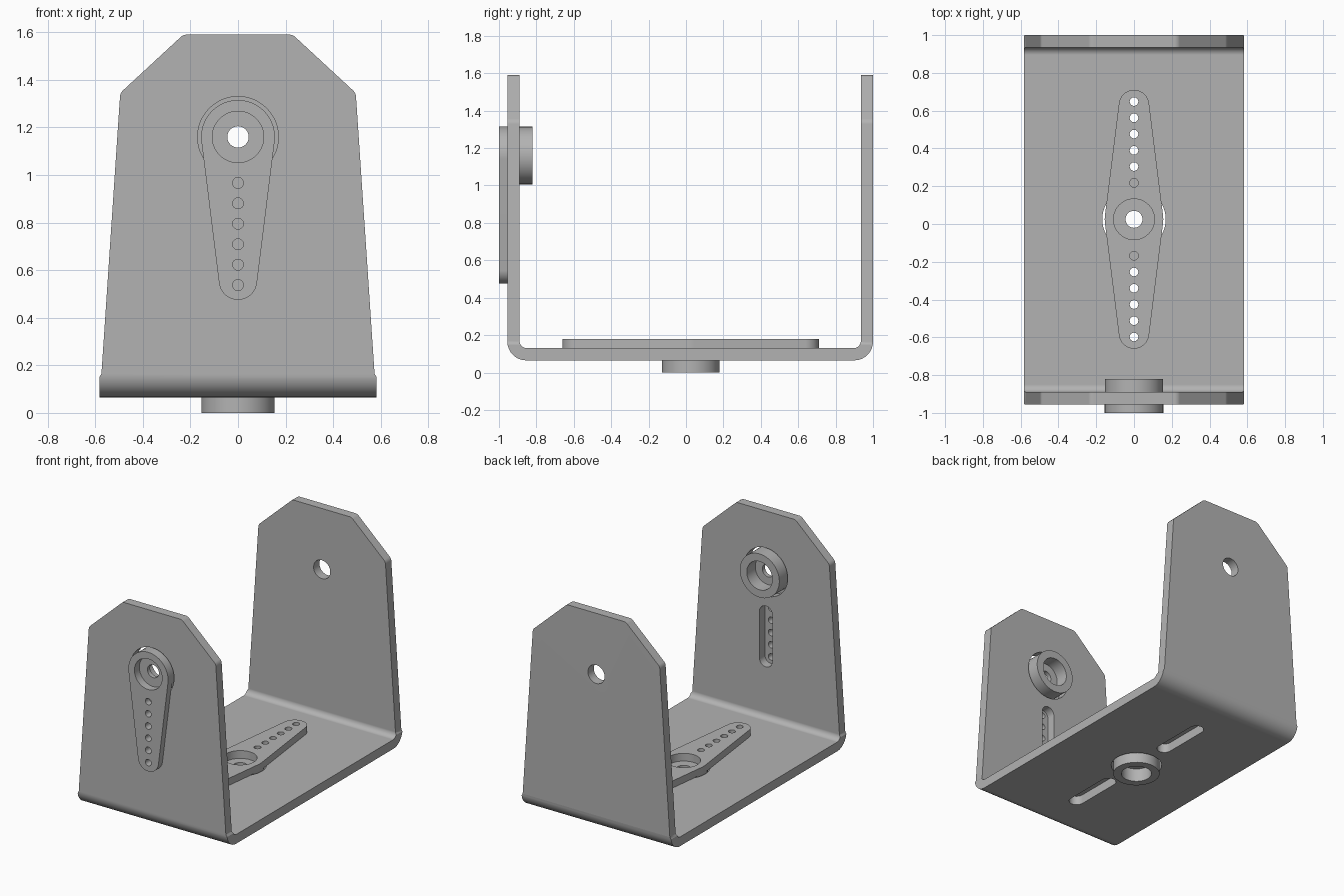
import bpy, bmesh
from math import sin, cos, pi, asin, radians
from mathutils import Matrix, Vector

cube = bpy.data.objects.get("Cube")
if cube:
    bpy.data.objects.remove(cube, do_unlink=True)

grey = bpy.data.materials.new("plain grey")
grey.use_nodes = True
grey.diffuse_color = (0.45, 0.45, 0.45, 1)
grey.node_tree.nodes["Principled BSDF"].inputs["Base Color"].default_value = grey.diffuse_color

ALONG_Z = Matrix.Identity(4)
ALONG_Y = Matrix.Rotation(pi / 2, 4, 'X')                       # profile in XZ
ALONG_X = Matrix(((0, 0, 1, 0), (1, 0, 0, 0), (0, 1, 0, 0), (0, 0, 0, 1)))  # profile in YZ


def prism(name, outline, lo, hi, frame=ALONG_Z):
    """Extrude a flat outline from lo to hi."""
    bm = bmesh.new()
    base = bm.faces.new([bm.verts.new((x, y, lo)) for x, y in outline])
    new = bmesh.ops.extrude_face_region(bm, geom=[base])["geom"]
    bmesh.ops.translate(bm, vec=(0, 0, hi - lo),
                        verts=[v for v in new if isinstance(v, bmesh.types.BMVert)])
    bm.transform(frame)
    bmesh.ops.recalc_face_normals(bm, faces=bm.faces)
    mesh = bpy.data.meshes.new(name)
    bm.to_mesh(mesh)
    bm.free()
    mesh.materials.append(grey)
    ob = bpy.data.objects.new(name, mesh)
    bpy.context.collection.objects.link(ob)
    return ob


def arc(cx, cy, r, start, end, steps):
    return [(cx + r * cos(start + (end - start) * i / steps),
             cy + r * sin(start + (end - start) * i / steps)) for i in range(steps + 1)]


def circle(r, cy=0, steps=48):
    return arc(0, cy, r, 0, 2 * pi, steps)[:-1]


def slot(r, y0, y1):
    return arc(0, y1, r, 0, pi, 12) + arc(0, y0, r, pi, 2 * pi, 12)


def fillet(corners, steps=8):
    """Round each (x, y, radius) corner of a polygon."""
    out = []
    for i, (x, y, r) in enumerate(corners):
        p = Vector((x, y))
        a = (Vector(corners[i - 1][:2]) - p).normalized()
        b = (Vector(corners[(i + 1) % len(corners)][:2]) - p).normalized()
        if r == 0:
            out.append((x, y))
            continue
        half = a.angle(b) / 2
        centre = p + (a + b).normalized() * (r / sin(half))
        t0 = p + a * (r * cos(half) / sin(half)) - centre
        t1 = p + b * (r * cos(half) / sin(half)) - centre
        for k in range(steps + 1):
            f = k / steps
            sweep = t0.angle(t1)
            d = (t0 * sin((1 - f) * sweep) + t1 * sin(f * sweep)) / sin(sweep)
            out.append(tuple(centre + d))
    return out


def combine(ob, other, operation):
    mod = ob.modifiers.new("cut", 'BOOLEAN')
    mod.object, mod.operation, mod.solver = other, operation, 'EXACT'
    bpy.context.view_layer.objects.active = ob
    bpy.ops.object.modifier_apply(modifier=mod.name)
    bpy.data.objects.remove(other, do_unlink=True)


def cut(ob, outline, lo, hi, frame=ALONG_Z):
    combine(ob, prism("cutter", outline, lo, hi, frame), 'DIFFERENCE')


def finish(ob):
    bpy.ops.object.select_all(action='DESELECT')
    ob.select_set(True)
    bpy.context.view_layer.objects.active = ob
    bpy.ops.object.shade_smooth_by_angle(angle=radians(30))
    ob.modifiers.new("clean shading", 'WEIGHTED_NORMAL').keep_sharp = True


HUB_R, TIP_R, TIP_Y = 0.155, 0.08, 0.605
PIVOT_Z, BASE_Y = 1.16, 0.025
FRONT, BACK, LOW, TOP, T = -0.955, 1.0, 0.065, 1.59, 0.065

# Bent sheet: U profile trimmed by the tapered wall outline
u_profile = fillet([(FRONT, TOP, 0), (FRONT, LOW, 0.1), (BACK, LOW, 0.1), (BACK, TOP, 0),
                    (BACK - T, TOP, 0), (BACK - T, LOW + T, 0.04),
                    (FRONT + T, LOW + T, 0.04), (FRONT + T, TOP, 0)])
bracket = prism("bracket", u_profile, -0.7, 0.7, ALONG_X)
right_half = [(0.583, 0.0, 0), (0.583, 0.15, 0), (0.574, 0.165, 0),
              (0.495, 1.345, 0.04), (0.23, TOP, 0.04)]
wall = fillet(right_half + [(-x, z, r) for x, z, r in reversed(right_half)], 5)
combine(bracket, prism("trim", wall, -1.5, 1.5, ALONG_Y), 'INTERSECT')

# Openings: back pivot hole, front hub hole and slot, base hub hole and two slots
cut(bracket, circle(0.065, PIVOT_Z), -1.2, -0.8, ALONG_Y)
cut(bracket, circle(0.17, PIVOT_Z), 0.8, 1.2, ALONG_Y)
cut(bracket, slot(0.05, PIVOT_Z - 0.62, PIVOT_Z - 0.29), 0.8, 1.2, ALONG_Y)
cut(bracket, circle(0.168, BASE_Y), 0, 0.2)
for s in (-1, 1):
    y0, y1 = sorted((BASE_Y + s * 0.29, BASE_Y + s * 0.62))
    cut(bracket, slot(0.05, y0, y1), 0, 0.2)
finish(bracket)


def horn(name, double):
    """Tapered lever plate with a hollow hub; the outer face is at z = 0."""
    lean = asin((HUB_R - TIP_R) / TIP_Y)
    lower = arc(0, -TIP_Y, TIP_R, pi + lean, 2 * pi - lean, 20)
    if double:
        sides = arc(0, 0, HUB_R, -lean, lean, 4)
        outline = (lower + sides + [(-x, -y) for x, y in lower]
                   + [(-x, -y) for x, y in sides])
    else:
        outline = lower + arc(0, 0, HUB_R, -lean, pi + lean, 36)
    ob = prism(name, outline, -0.05, 0)
    combine(ob, prism("hub", circle(HUB_R - 0.001), -0.18, -0.02), 'UNION')
    # Outer recess, inner socket, screw hole
    cut(ob, circle(0.108), -0.055, 0.1)
    cut(ob, circle(0.1), -0.3, -0.085)
    cut(ob, circle(0.045, steps=32), -0.2, 0.1)
    for s in (-1, 1) if double else (-1,):
        for i in range(6):
            cut(ob, circle(0.023, s * (0.193 + 0.086 * i), 16), -0.1, 0.1)
    finish(ob)
    return ob


# Levers on the base and on the front wall
base_lever = horn("base_lever", True)
base_lever.location = (0, BASE_Y, 0.18)
front_lever = horn("front_lever", False)
front_lever.rotation_euler = (pi / 2, 0, 0)
front_lever.location = (0, -1, PIVOT_Z)
